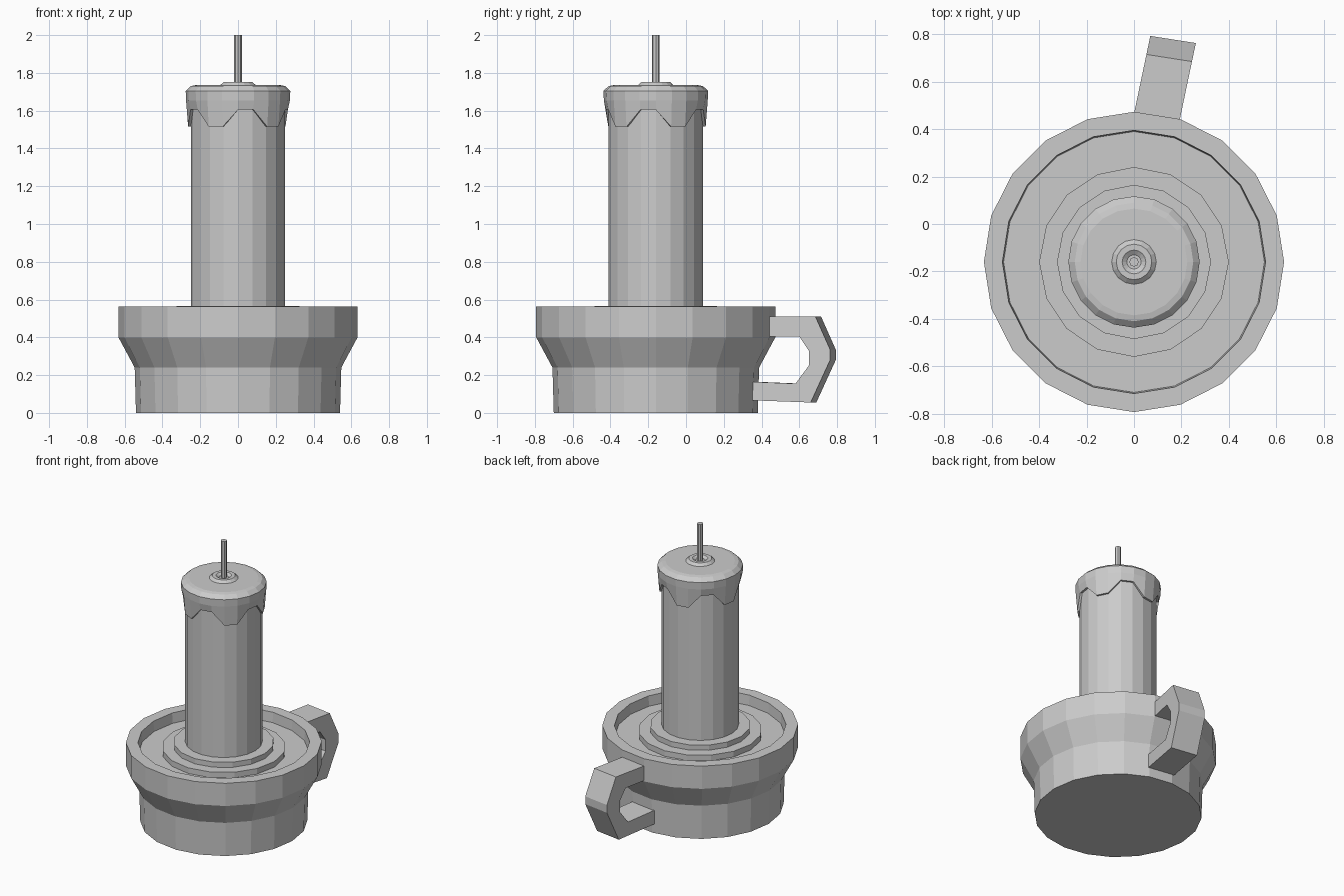
import bpy, bmesh, math

if "Cube" in bpy.data.objects:
    bpy.data.objects.remove(bpy.data.objects["Cube"])

CY = -0.16  # axis of the candle and dish


def finish(bm, name):
    bmesh.ops.recalc_face_normals(bm, faces=bm.faces)
    mesh = bpy.data.meshes.new(name)
    bm.to_mesh(mesh)
    bm.free()
    obj = bpy.data.objects.new(name, mesh)
    bpy.context.collection.objects.link(obj)
    return obj


def lathe(name, profile, sides):
    """Revolve (radius, z) points; z may be a function of the side index."""
    bm = bmesh.new()
    rings = []
    for r, z in profile:
        ring = []
        for i in range(sides):
            a = 2 * math.pi * i / sides
            h = z(i) if callable(z) else z
            ring.append(bm.verts.new((r * math.cos(a), CY + r * math.sin(a), h)))
        rings.append(ring)
    for lo, hi in zip(rings, rings[1:]):
        for i in range(sides):
            j = (i + 1) % sides
            bm.faces.new((lo[i], lo[j], hi[j], hi[i]))
    bm.faces.new(rings[0])
    bm.faces.new(rings[-1])
    return finish(bm, name)


# dish with raised rim and sunken floor
lathe("dish", [(0.54, 0), (0.547, 0.24), (0.633, 0.40), (0.633, 0.562),
               (0.555, 0.562), (0.55, 0.49)], 20)

# stepped socket rings around the candle foot
lathe("socket_lower_step", [(0.40, 0.48), (0.40, 0.53)], 16)
lathe("socket_upper_step", [(0.325, 0.50), (0.325, 0.567)], 16)

# candle body
lathe("candle", [(0.25, 0.54), (0.25, 1.70)], 20)


# melted wax cap: five drips, two long corners then two short ones
def drip(i):
    return 1.515 if i % 4 in (1, 2) else 1.605


lathe("wax_cap", [(0.245, drip), (0.264, drip), (0.275, 1.655), (0.277, 1.705),
                  (0.25, 1.73), (0.225, 1.735)], 20)

# melted pool lip and wick
lathe("wax_lip", [(0.10, 1.73), (0.075, 1.752), (0.05, 1.752), (0.03, 1.738)], 16)
lathe("wick", [(0.02, 1.72), (0.02, 2.0)], 8)

# handle: outer and inner (y, z) outlines, slanted to follow one facet of the dish
outer = [(0.44, 0.51), (0.70, 0.51), (0.778, 0.335), (0.778, 0.28), (0.675, 0.055), (0.35, 0.067)]
inner = [(0.44, 0.405), (0.615, 0.405), (0.665, 0.33), (0.665, 0.25), (0.595, 0.155), (0.35, 0.165)]
bm = bmesh.new()
sections = []
for o, n in zip(outer, inner):
    section = []
    for (y, z), s in ((o, -1), (o, 1), (n, 1), (n, -1)):
        x = 0.098 + 0.21 * (y - 0.46) + s * 0.096
        section.append(bm.verts.new((x, y - s * 0.015, z)))
    sections.append(section)
for a, b in zip(sections, sections[1:]):
    for i in range(4):
        j = (i + 1) % 4
        bm.faces.new((a[i], a[j], b[j], b[i]))
bm.faces.new(sections[0])
bm.faces.new(sections[-1])
finish(bm, "handle")
